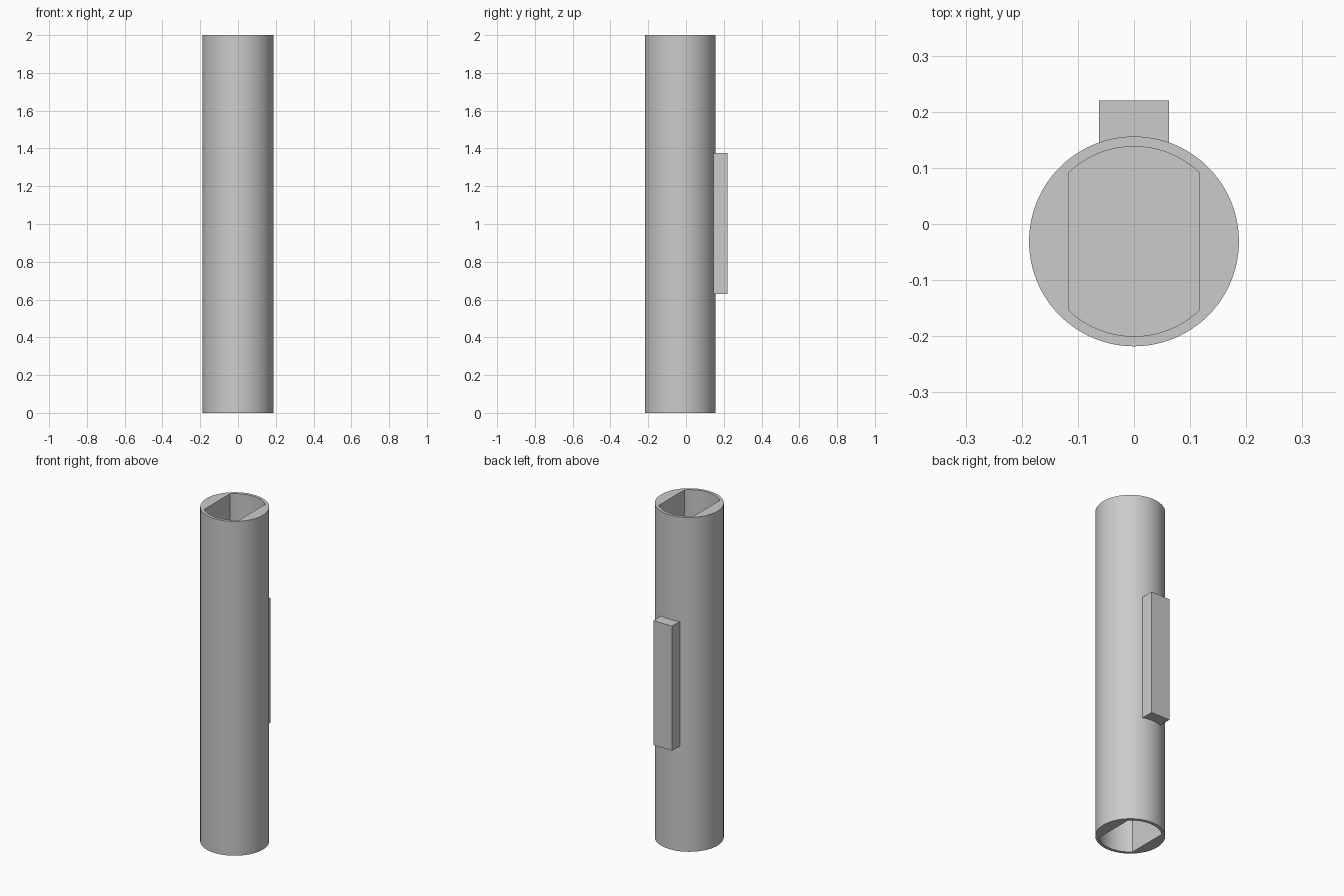
import bpy, bmesh, math

cube = bpy.data.objects.get("Cube")
if cube:
    bpy.data.objects.remove(cube, do_unlink=True)

HEIGHT, CENTRE_Y = 2.0, -0.031
OUTER_R, BORE_R, FLAT_X = 0.187, 0.169, 0.117
POCKET_DEPTH = 0.8
SEGMENTS = 96

steel = bpy.data.materials.new("grey_steel")
steel.use_nodes = True
colour = (0.6, 0.6, 0.6, 1)
steel.diffuse_color = colour
steel.node_tree.nodes["Principled BSDF"].inputs["Base Color"].default_value = colour


def prism(name, outline, z0, z1):
    """Extrude a closed xy outline from z0 to z1."""
    bm = bmesh.new()
    base = bm.faces.new([bm.verts.new((x, y, z0)) for x, y in outline])
    top = bmesh.ops.extrude_face_region(bm, geom=[base])["geom"]
    verts = [v for v in top if isinstance(v, bmesh.types.BMVert)]
    bmesh.ops.translate(bm, vec=(0, 0, z1 - z0), verts=verts)
    bmesh.ops.recalc_face_normals(bm, faces=bm.faces)
    mesh = bpy.data.meshes.new(name)
    bm.to_mesh(mesh)
    bm.free()
    obj = bpy.data.objects.new(name, mesh)
    bpy.context.collection.objects.link(obj)
    mesh.materials.append(steel)
    return obj


def arc(radius, start, end, steps):
    return [(radius * math.cos(a), CENTRE_Y + radius * math.sin(a))
            for a in (start + (end - start) * i / steps for i in range(steps + 1))]


# Round tube body
tube = prism("tube_body", arc(OUTER_R, 0, 2 * math.pi, SEGMENTS)[:-1], 0, HEIGHT)

# Double-flat sockets cut into both ends, leaving a solid core between them
corner = math.acos(FLAT_X / BORE_R)
socket = (arc(BORE_R, corner, math.pi - corner, 32)
          + arc(BORE_R, math.pi + corner, 2 * math.pi - corner, 32))
for name, z0, z1 in (("lower_socket_cutter", -0.1, POCKET_DEPTH),
                     ("upper_socket_cutter", HEIGHT - POCKET_DEPTH, HEIGHT + 0.1)):
    cutter = prism(name, socket, z0, z1)
    cut = tube.modifiers.new(name, "BOOLEAN")
    cut.object, cut.operation, cut.solver = cutter, "DIFFERENCE", "EXACT"
    bpy.context.view_layer.objects.active = tube
    bpy.ops.object.modifier_apply(modifier=cut.name)
    bpy.data.objects.remove(cutter, do_unlink=True)

# Smooth walls with sharp rims and socket corners
bpy.ops.object.select_all(action="DESELECT")
tube.select_set(True)
bpy.context.view_layer.objects.active = tube
bpy.ops.object.shade_smooth_by_angle(angle=math.radians(30))

# Rectangular key on the back, seated in the tube wall
prism("back_key", [(-0.062, 0.142), (0.062, 0.142), (0.062, 0.22), (-0.062, 0.22)],
      0.63, 1.375)
